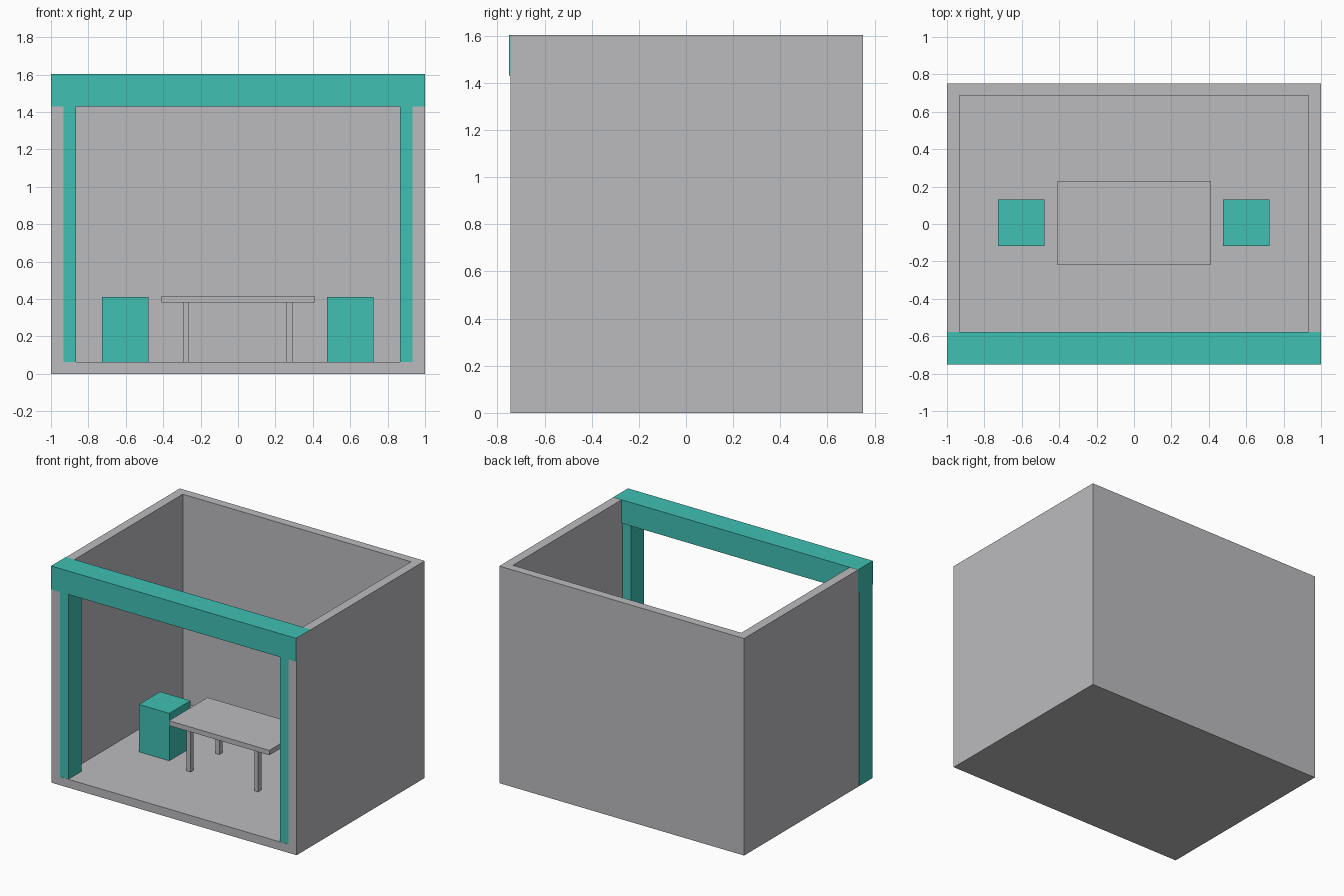
import bpy
import bmesh
from mathutils import Vector

if "Cube" in bpy.data.objects:
    bpy.data.objects.remove(bpy.data.objects["Cube"], do_unlink=True)


def make_material(name, rgb):
    mat = bpy.data.materials.new(name)
    mat.use_nodes = True
    mat.diffuse_color = (*rgb, 1)
    bsdf = next(n for n in mat.node_tree.nodes if n.type == "BSDF_PRINCIPLED")
    bsdf.inputs["Base Color"].default_value = (*rgb, 1)
    return mat


grey = make_material("light grey", (0.5, 0.5, 0.52))
teal = make_material("teal", (0.05, 0.53, 0.45))


def box(name, low, high, mat):
    """Axis-aligned box between two opposite corners."""
    low, high = Vector(low), Vector(high)
    bm = bmesh.new()
    bmesh.ops.create_cube(bm, size=1)
    for v in bm.verts:
        v.co = (low + high) / 2 + v.co * (high - low)
    mesh = bpy.data.meshes.new(name)
    bm.to_mesh(mesh)
    bm.free()
    mesh.materials.append(mat)
    obj = bpy.data.objects.new(name, mesh)
    bpy.context.scene.collection.objects.link(obj)
    return obj


FRONT, BACK, TOP, FLOOR = -0.744, 0.75, 1.602, 0.062
SKIN = 0.001  # tiny offset so flush surfaces do not flicker

# Room shell: a block hollowed from the front and the top
shell = box("room_shell", (-1, FRONT, 0), (1, BACK, TOP), grey)
hollow = box("room_hollow", (-0.932, -1, FLOOR), (0.932, 0.687, 2), grey)
hollow.hide_render = True
cut = shell.modifiers.new("hollow", "BOOLEAN")
cut.operation = "DIFFERENCE"
cut.solver = "EXACT"
cut.object = hollow
bpy.context.view_layer.objects.active = shell
bpy.ops.object.modifier_apply(modifier=cut.name)
bpy.data.objects.remove(hollow, do_unlink=True)

# Front frame: lintel beam on two corner posts
box("front_beam", (-1 - SKIN, -0.75, 1.43), (1 - SKIN, -0.578, TOP + SKIN), teal)
for side, x0, x1 in (("right", -1 - SKIN, -0.865), ("left", 0.865, 1 - SKIN)):
    box(side + "_post", (x0, FRONT + SKIN, SKIN), (x1, -0.592, 1.43), teal)

# Table
box("table_top", (-0.41, -0.22, 0.38), (0.41, 0.23, 0.416), grey)
for side, x in (("right", -0.277), ("left", 0.275)):
    for end, y in (("front", -0.162), ("back", 0.175)):
        box(f"table_leg_{end}_{side}", (x - 0.016, y - 0.018, FLOOR),
            (x + 0.016, y + 0.018, 0.38), grey)

# Block seats at both ends of the table
for side, x in (("right", -0.603), ("left", 0.6)):
    box(side + "_seat", (x - 0.124, -0.117, FLOOR), (x + 0.124, 0.13, 0.412), teal)
